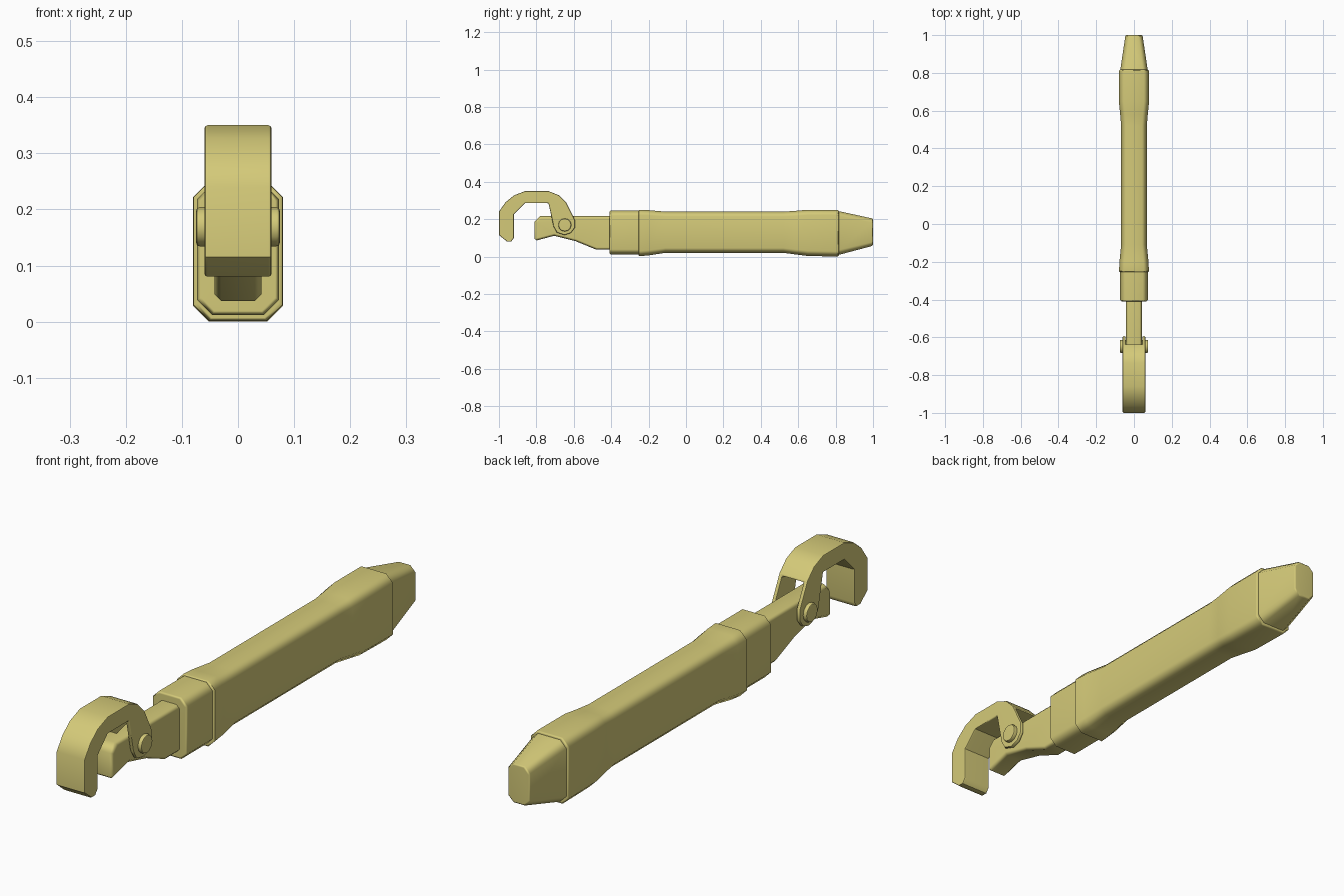
import bpy, bmesh, math
from mathutils import Matrix

cube = bpy.data.objects.get("Cube")
if cube:
    bpy.data.objects.remove(cube, do_unlink=True)

metal = bpy.data.materials.new("pale brass yellow")
colour = (0.66, 0.59, 0.19, 1)
metal.diffuse_color = colour
metal.use_nodes = True
metal.node_tree.nodes["Principled BSDF"].inputs["Base Color"].default_value = colour


def make_object(name, bm):
    bmesh.ops.recalc_face_normals(bm, faces=bm.faces)
    mesh = bpy.data.meshes.new(name)
    bm.to_mesh(mesh)
    bm.free()
    mesh.materials.append(metal)
    obj = bpy.data.objects.new(name, mesh)
    bpy.context.collection.objects.link(obj)
    return obj


def activate(obj):
    for other in bpy.context.selected_objects:
        other.select_set(False)
    obj.select_set(True)
    bpy.context.view_layer.objects.active = obj


def finish(obj, bevel=0, segments=2, smooth=40):
    """Bevel the rims and smooth everything but sharp edges."""
    activate(obj)
    if bevel:
        mod = obj.modifiers.new("Rim bevel", 'BEVEL')
        mod.width = bevel
        mod.segments = segments
        mod.limit_method = 'ANGLE'
        mod.angle_limit = math.radians(65)
        bpy.ops.object.modifier_apply(modifier=mod.name)
    bpy.ops.object.shade_smooth_by_angle(angle=math.radians(smooth))
    mod = obj.modifiers.new("Even shading", 'WEIGHTED_NORMAL')
    mod.keep_sharp = True


def extrude_profile(name, profile, half_width):
    """Side outline of (y, z) points, extruded across x."""
    bm = bmesh.new()
    face = bm.faces.new([bm.verts.new((-half_width, y, z)) for y, z in profile])
    ext = bmesh.ops.extrude_face_region(bm, geom=[face])
    verts = [g for g in ext["geom"] if isinstance(g, bmesh.types.BMVert)]
    bmesh.ops.translate(bm, verts=verts, vec=(2 * half_width, 0, 0))
    return make_object(name, bm)


def loft(name, stations):
    """Chamfered box sections (y, half width, bottom, top, chamfer) along y."""
    bm = bmesh.new()
    rings = []
    for y, w, lo, hi, c in stations:
        outline = [(w, lo + c), (w, hi - c), (w - c, hi), (c - w, hi),
                   (-w, hi - c), (-w, lo + c), (c - w, lo), (w - c, lo)]
        rings.append([bm.verts.new((x, y, z)) for x, z in outline])
    for a, b in zip(rings, rings[1:]):
        for i in range(8):
            j = (i + 1) % 8
            bm.faces.new((a[i], a[j], b[j], b[i]))
    bm.faces.new(rings[0])
    bm.faces.new(rings[-1])
    obj = make_object(name, bm)
    finish(obj, smooth=50)
    return obj


# Handle: front collar, waisted grip and tapered tail
loft("handle_collar", [(-0.41, 0.066, 0.019, 0.238, 0.024),
                       (-0.403, 0.073, 0.012, 0.245, 0.027),
                       (-0.24, 0.073, 0.012, 0.245, 0.027)])
loft("handle_grip", [(-0.255, 0.073, 0.007, 0.245, 0.026),
                     (-0.25, 0.079, 0.002, 0.25, 0.028),
                     (-0.20, 0.077, 0.006, 0.248, 0.028),
                     (-0.11, 0.068, 0.02, 0.24, 0.026),
                     (0.52, 0.068, 0.02, 0.24, 0.026),
                     (0.58, 0.073, 0.012, 0.244, 0.027),
                     (0.65, 0.08, 0.003, 0.25, 0.028),
                     (0.81, 0.08, 0.0, 0.25, 0.028),
                     (0.817, 0.074, 0.006, 0.244, 0.026)])
loft("handle_tail", [(0.80, 0.074, 0.008, 0.244, 0.026),
                     (0.82, 0.072, 0.01, 0.242, 0.026),
                     (0.994, 0.046, 0.056, 0.204, 0.022),
                     (1.0, 0.042, 0.062, 0.199, 0.021)])

# Fixed lower jaw running into the collar
jaw = extrude_profile("fixed_jaw", [
    (-0.81, 0.083), (-0.81, 0.185), (-0.78, 0.216), (-0.38, 0.216),
    (-0.38, 0.037), (-0.48, 0.037), (-0.59, 0.082), (-0.705, 0.111)], 0.042)
finish(jaw, bevel=0.012, segments=1, smooth=50)

# Hooked upper jaw, slotted to straddle the fixed jaw
hook = extrude_profile("hook_jaw", [
    (-1.0, 0.115), (-1.0, 0.24), (-0.965, 0.29), (-0.92, 0.327), (-0.86, 0.35),
    (-0.735, 0.35), (-0.68, 0.328), (-0.64, 0.288), (-0.594, 0.195),
    (-0.594, 0.155), (-0.615, 0.126), (-0.65, 0.115), (-0.69, 0.128),
    (-0.708, 0.16), (-0.735, 0.285), (-0.86, 0.285), (-0.92, 0.225),
    (-0.92, 0.1), (-0.934, 0.08), (-0.957, 0.08)], 0.06)
bm = bmesh.new()
bmesh.ops.create_cube(bm, size=1, matrix=Matrix.Translation((0, -0.65, 0.13))
                      @ Matrix.Diagonal((0.088, 0.24, 0.3, 1)))
slot = make_object("slot_cutter", bm)
slot.hide_render = True
activate(hook)
cut = hook.modifiers.new("Slot", 'BOOLEAN')
cut.operation = 'DIFFERENCE'
cut.solver = 'EXACT'
cut.object = slot
bpy.ops.object.modifier_apply(modifier=cut.name)
bpy.data.objects.remove(slot, do_unlink=True)
finish(hook, bevel=0.006)

# Pivot pin through both jaws
bm = bmesh.new()
bmesh.ops.create_cone(bm, cap_ends=True, segments=12, radius1=0.035, radius2=0.035,
                      depth=0.15, matrix=Matrix.Translation((0, -0.648, 0.169))
                      @ Matrix.Rotation(math.pi / 2, 4, 'Y'))
pin = make_object("pivot_pin", bm)
finish(pin, bevel=0.007)
